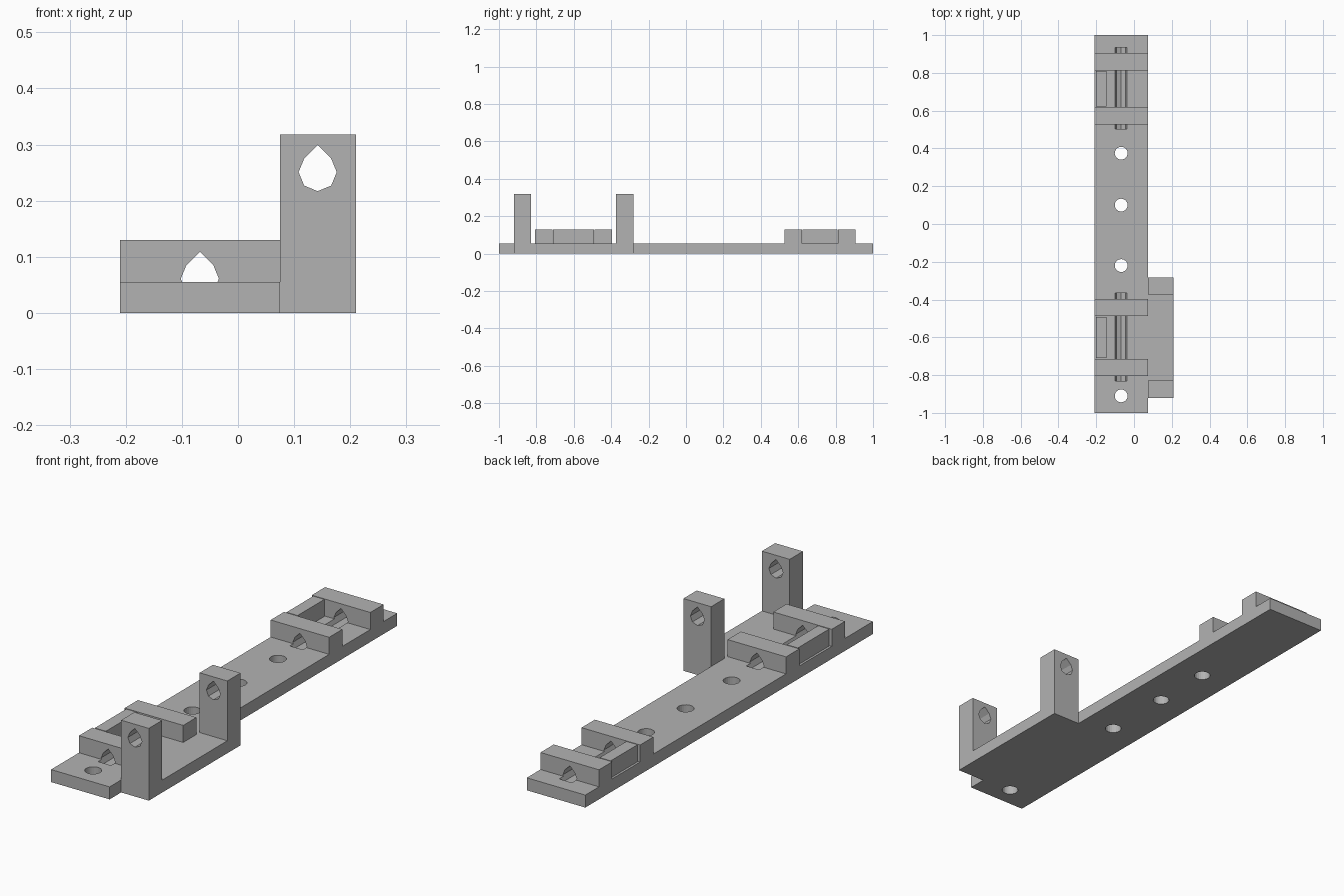
import bpy
import bmesh
import math

cube = bpy.data.objects.get("Cube")
if cube:
    bpy.data.objects.remove(cube, do_unlink=True)

grey = bpy.data.materials.new("plain grey")
grey.use_nodes = True
colour = (0.45, 0.45, 0.45, 1)
grey.diffuse_color = colour
grey.node_tree.nodes["Principled BSDF"].inputs["Base Color"].default_value = colour

LEFT, STEP, RIGHT = -0.21, 0.075, 0.21   # x of plate edge, wing joint, wing edge
THICK, BLOCK_TOP, POST_TOP = 0.055, 0.13, 0.318
ROD_X, ROD_Z, BORE = -0.068, 0.061, 0.034
POST_X, POST_Z = 0.142, 0.251


def prism(name, outline, vector):
    """Extrude a closed outline of 3D points along a vector."""
    bm = bmesh.new()
    face = bm.faces.new([bm.verts.new(p) for p in outline])
    extruded = bmesh.ops.extrude_face_region(bm, geom=[face])["geom"]
    moved = [v for v in extruded if isinstance(v, bmesh.types.BMVert)]
    bmesh.ops.translate(bm, verts=moved, vec=vector)
    # The starting face may be left inside out, so make all normals agree
    bmesh.ops.recalc_face_normals(bm, faces=bm.faces)
    mesh = bpy.data.meshes.new(name)
    bm.to_mesh(mesh)
    bm.free()
    mesh.materials.append(grey)
    obj = bpy.data.objects.new(name, mesh)
    bpy.context.collection.objects.link(obj)
    return obj


def box(name, x0, x1, y0, y1, z0, z1):
    outline = [(x0, y0, z0), (x1, y0, z0), (x1, y1, z0), (x0, y1, z0)]
    return prism(name, outline, (0, 0, z1 - z0))


def teardrop(x, z, y0, y1):
    """Horizontal bore: an octagon with its top drawn up to a point."""
    outline = []
    for i in range(8):
        a = i * math.pi / 4
        r = BORE * math.sqrt(2) if i == 2 else BORE
        outline.append((x + r * math.cos(a), y0, z + r * math.sin(a)))
    return prism("bore_cutter", outline, (0, y1 - y0, 0))


def screw_hole(y):
    ring = [(ROD_X + BORE * math.cos(i * math.tau / 24),
             y + BORE * math.sin(i * math.tau / 24), -0.05) for i in range(24)]
    return prism("hole_cutter", ring, (0, 0, 0.2))


def cut(obj, cutter):
    """Subtract the cutter and discard it."""
    cutter.hide_render = True
    mod = obj.modifiers.new("cut", "BOOLEAN")
    mod.operation = "DIFFERENCE"
    mod.solver = "EXACT"
    mod.object = cutter
    bpy.context.view_layer.objects.active = obj
    bpy.ops.object.modifier_apply(modifier=mod.name)
    bpy.data.objects.remove(cutter, do_unlink=True)


# Base plate with a wing along one side
footprint = [(LEFT, -1), (STEP, -1), (STEP, -0.92), (RIGHT, -0.92),
             (RIGHT, -0.282), (STEP, -0.282), (STEP, 1), (LEFT, 1)]
plate = prism("base_plate", [(x, y, 0) for x, y in footprint], (0, 0, THICK))
for y in (0.375, 0.1, -0.22, -0.91):
    cut(plate, screw_hole(y))

# Two rod clamps: a groove in the plate, a pair of bored blocks and a side wall
WIDTH = 0.092
for label, start in (("front", -0.806), ("rear", 0.527)):
    length = 0.41 if label == "front" else 0.378
    end = start + length
    cut(plate, teardrop(ROD_X, ROD_Z, start - 0.025, end + 0.03))
    for side, y in (("first", start), ("second", end - WIDTH)):
        block = box(f"{label}_{side}_block", LEFT, STEP, y, y + WIDTH,
                    THICK, BLOCK_TOP)
        cut(block, teardrop(ROD_X, ROD_Z, y - 0.1, y + WIDTH + 0.1))
    box(f"{label}_side_wall", -0.2, -0.146, start + WIDTH + 0.004,
        end - WIDTH - 0.004, THICK, BLOCK_TOP)

# Upright posts on the wing
for label, y in (("front", -0.92), ("rear", -0.282 - WIDTH)):
    post = box(f"{label}_post", STEP, RIGHT, y, y + WIDTH, THICK, POST_TOP)
    cut(post, teardrop(POST_X, POST_Z, y - 0.1, y + WIDTH + 0.1))
